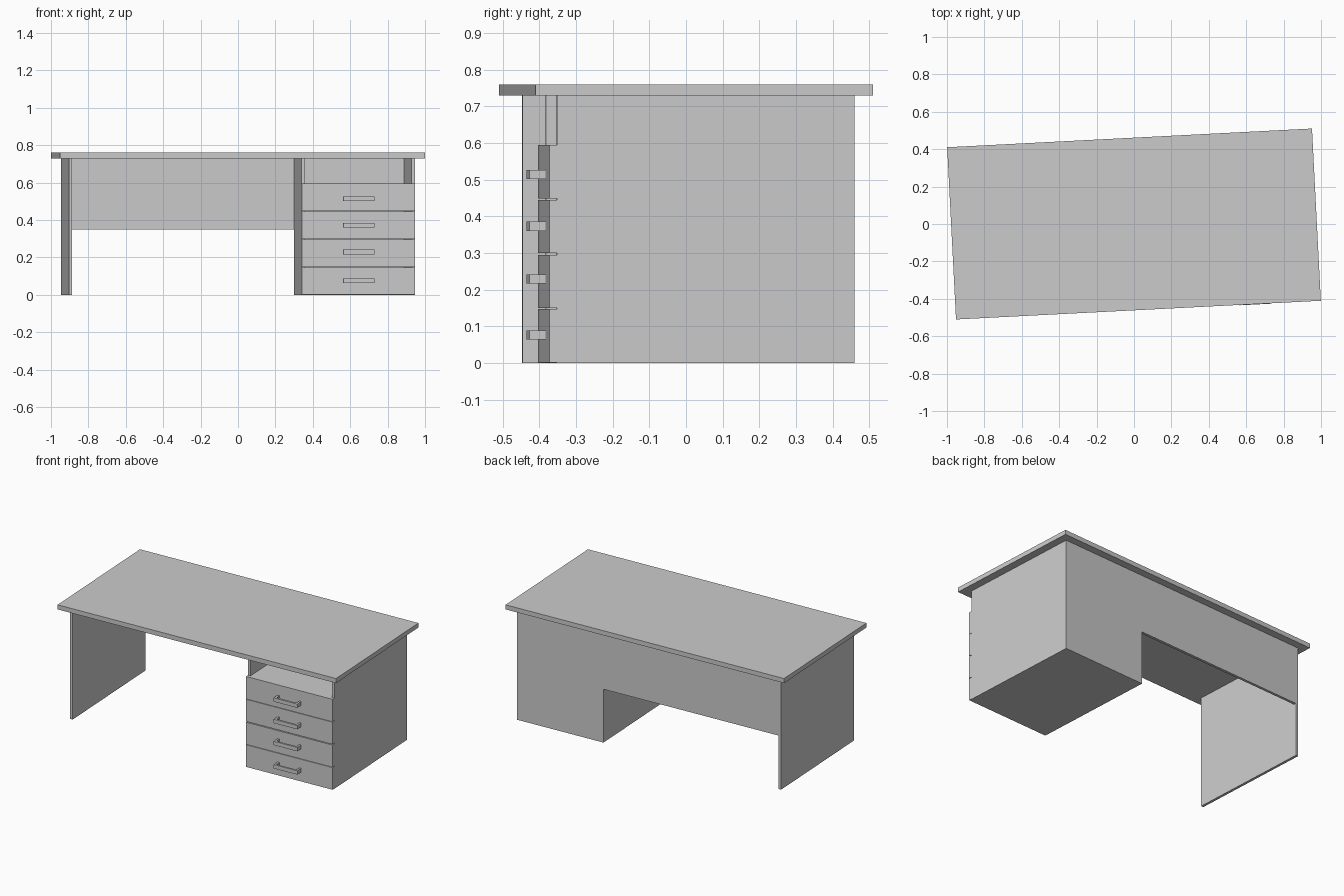
import bpy, math
from mathutils import Matrix

if "Cube" in bpy.data.objects:
    bpy.data.objects.remove(bpy.data.objects["Cube"])

TURN = Matrix.Rotation(math.atan2(0.1, 1.95), 4, 'Z')  # whole desk is slightly turned
T = 0.017                                              # board thickness
FRONT, BACK = -0.40, 0.413
OUT, PED = 0.926, 0.32                                 # outer side, pedestal inner side


def prism(name, pts, to3d, a, b):
    """Extrude a 2D outline between depths a and b; to3d maps (p, q, depth) to xyz."""
    n = len(pts)
    verts = [to3d(p, q, d) for d in (a, b) for p, q in pts]
    faces = [tuple(range(n)), tuple(range(2 * n - 1, n - 1, -1))]
    faces += [(i, i + n, (i + 1) % n + n, (i + 1) % n) for i in range(n)]
    me = bpy.data.meshes.new(name)
    me.from_pydata(verts, [], faces)
    # make normals point outwards
    import bmesh
    bm = bmesh.new()
    bm.from_mesh(me)
    bmesh.ops.recalc_face_normals(bm, faces=bm.faces)
    bm.to_mesh(me)
    bm.free()
    ob = bpy.data.objects.new(name, me)
    ob.matrix_world = TURN
    bpy.context.collection.objects.link(ob)
    return ob


def along_y(p, q, d):
    return (p, d, q)


def along_z(p, q, d):
    return (p, q, d)


def box(name, x0, x1, y0, y1, z0, z1):
    return prism(name, [(x0, y0), (x1, y0), (x1, y1), (x0, y1)], along_z, z0, z1)


# Desk top and left side panel
box("desk_top", -0.9765, 0.9765, -0.461, 0.461, 0.73, 0.76)
box("left_side_panel", -OUT, -OUT + T, FRONT, BACK, 0, 0.73)

# Back panel: full height behind the pedestal, short behind the knee space
prism("back_panel", [(-OUT + T, 0.35), (PED, 0.35), (PED, 0), (OUT, 0),
                     (OUT, 0.73), (-OUT + T, 0.73)], along_y, BACK - T, BACK)

# Pedestal: two sides and a bottom as one U-shaped shell, plus the open shelf
prism("pedestal_shell", [(PED, 0), (OUT, 0), (OUT, 0.73), (OUT - T, 0.73), (OUT - T, T),
                         (PED + T, T), (PED + T, 0.73), (PED, 0.73)],
      along_y, FRONT, BACK - T)
box("open_shelf", PED + T, OUT - T, FRONT, BACK - T, 0.577, 0.594)

# Drawer fronts with bracket handles
mid, hw, bar = (PED + OUT) / 2, 0.083, 0.013
drawers = [(0.002, 0.147, 0.076), (0.150, 0.295, 0.229),
           (0.300, 0.445, 0.373), (0.448, 0.595, 0.514)]
for i, (z0, z1, hz) in enumerate(drawers, 1):
    box(f"drawer_front_{i}", PED, OUT, FRONT - 0.02, FRONT, z0, z1)
    ya, yb = FRONT - 0.063, FRONT - 0.02
    prism(f"drawer_handle_{i}",
          [(mid - hw, yb), (mid - hw, ya), (mid + hw, ya), (mid + hw, yb),
           (mid + hw - bar, yb), (mid + hw - bar, ya + bar),
           (mid - hw + bar, ya + bar), (mid - hw + bar, yb)],
          along_z, hz - 0.0125, hz + 0.0125)
